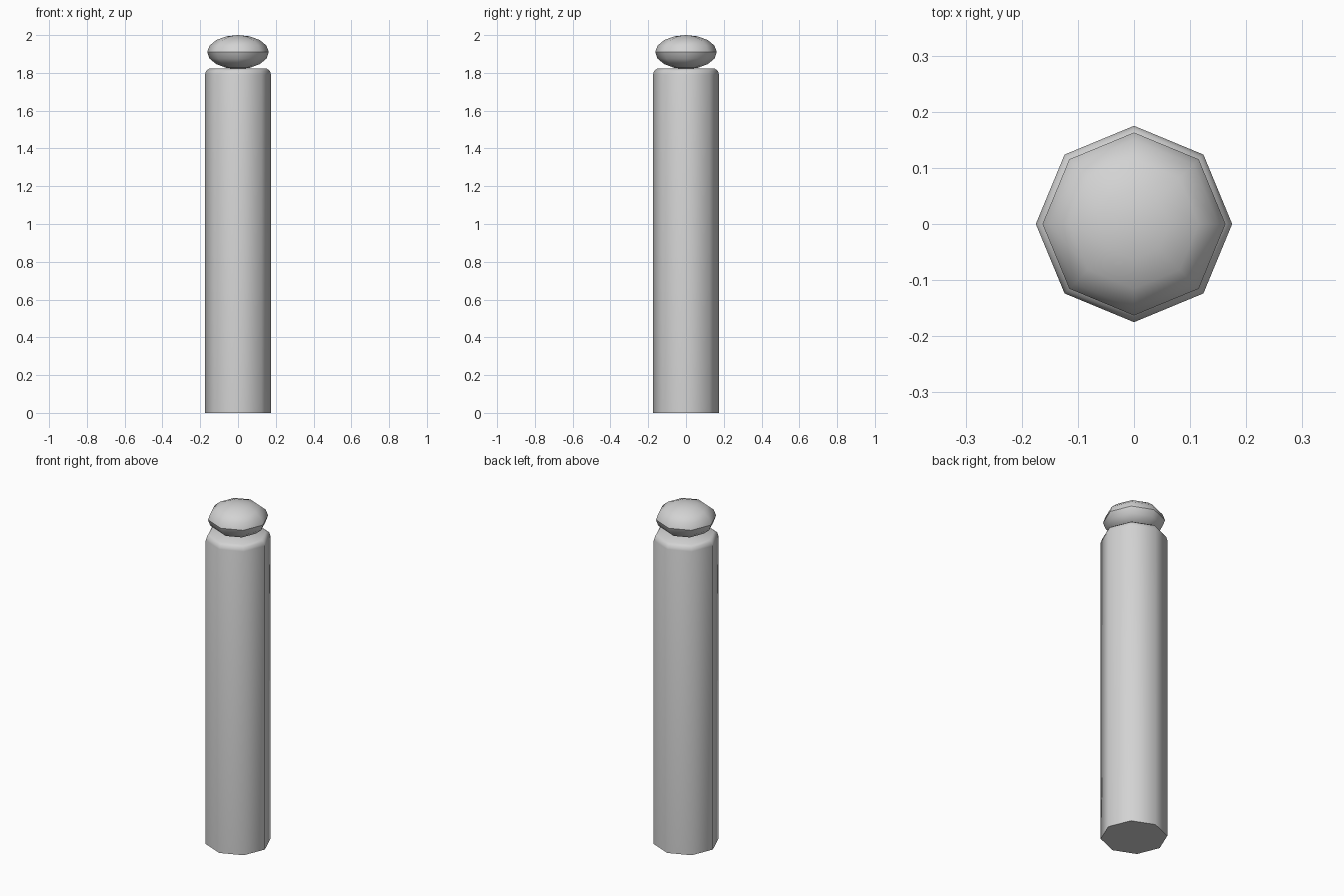
import bpy, bmesh, math

if "Cube" in bpy.data.objects:
    bpy.data.objects.remove(bpy.data.objects["Cube"])

SIDES = 8
grey = bpy.data.materials.new("light grey")
grey.diffuse_color = (0.65, 0.65, 0.65, 1)
grey.use_nodes = True
grey.node_tree.nodes["Principled BSDF"].inputs["Base Color"].default_value = grey.diffuse_color


def lathe(name, profile, sharp_heights):
    """Turn a (radius, z) profile into an eight-sided smooth solid."""
    bm = bmesh.new()
    rings = []
    for r, z in profile:
        if r == 0:
            rings.append([bm.verts.new((0, 0, z))] * SIDES)
        else:
            rings.append([bm.verts.new((r * math.cos(math.tau * i / SIDES),
                                        r * math.sin(math.tau * i / SIDES), z))
                          for i in range(SIDES)])
    for a, b in zip(rings, rings[1:]):
        for i in range(SIDES):
            j = (i + 1) % SIDES
            bm.faces.new(list(dict.fromkeys((a[i], a[j], b[j], b[i]))))
    if profile[0][0] > 0:
        bm.faces.new(rings[0][::-1])
    if profile[-1][0] > 0:
        bm.faces.new(rings[-1])
    bmesh.ops.recalc_face_normals(bm, faces=bm.faces)
    for f in bm.faces:
        f.smooth = True
    for e in bm.edges:
        if any(all(abs(v.co.z - h) < 1e-4 for v in e.verts) for h in sharp_heights):
            e.smooth = False
    mesh = bpy.data.meshes.new(name)
    bm.to_mesh(mesh)
    bm.free()
    mesh.materials.append(grey)
    obj = bpy.data.objects.new(name, mesh)
    bpy.context.collection.objects.link(obj)
    return obj


# Post with a softened top rim
lathe("post", [(0.175, 0), (0.175, 1.79), (0.169, 1.81), (0.153, 1.822)], [0])

# Flattened ball cap, creased at its equator
ball = [(0.163 * math.cos(math.radians(a)) if abs(a) < 90 else 0,
         1.91 + 0.09 * math.sin(math.radians(a)))
        for a in (-90, -67.5, -45, -22.5, 0, 22.5, 45, 67.5, 90)]
lathe("cap_ball", ball, [1.91])
